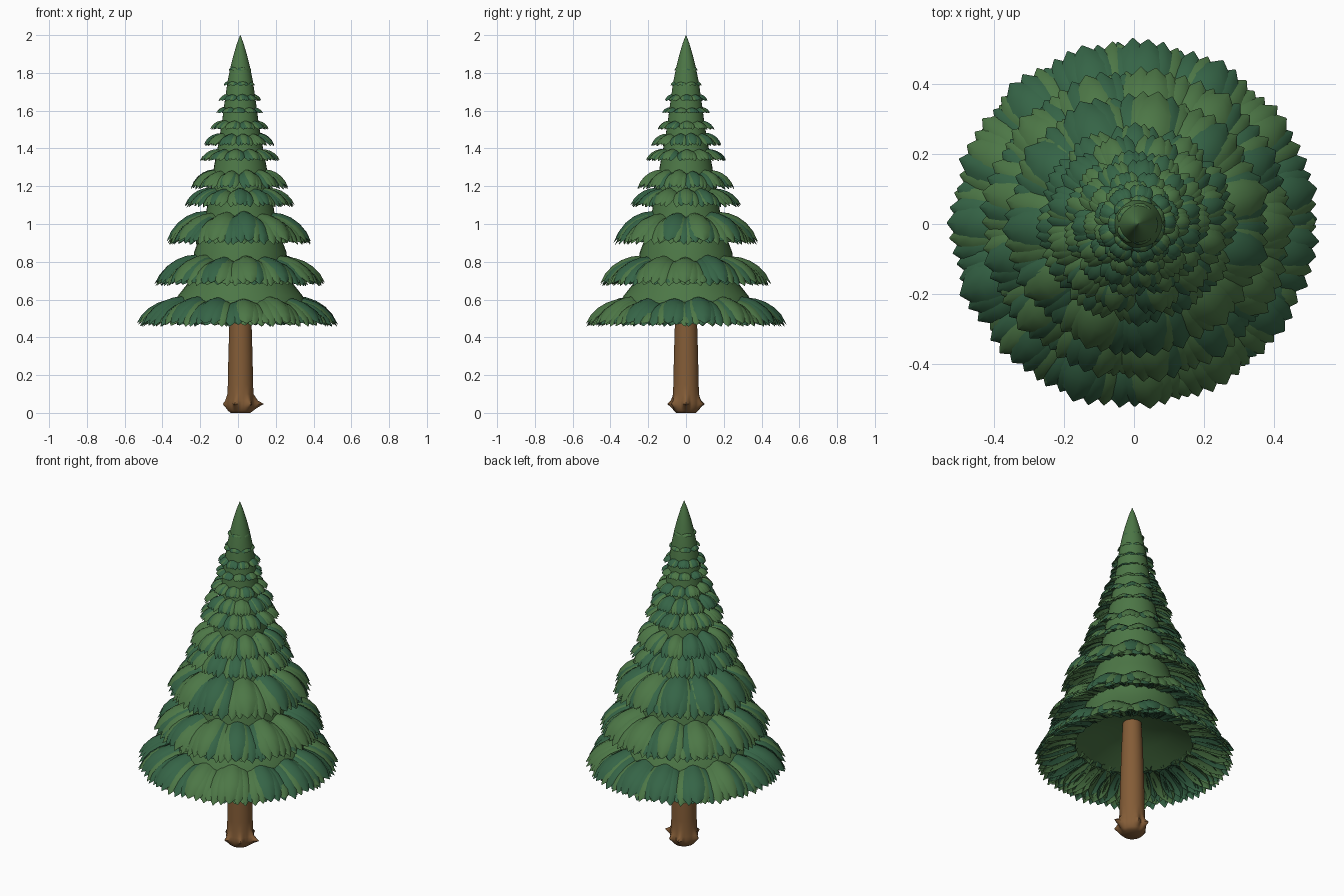
import bpy, bmesh, math, random
from mathutils import Vector

random.seed(4)
if "Cube" in bpy.data.objects:
    bpy.data.objects.remove(bpy.data.objects["Cube"], do_unlink=True)


def material(name, rgb):
    mat = bpy.data.materials.new(name)
    mat.use_nodes = True
    mat.diffuse_color = (*rgb, 1)
    mat.node_tree.nodes["Principled BSDF"].inputs["Base Color"].default_value = (*rgb, 1)
    return mat


leaf_green = material("leaf green", (0.074, 0.185, 0.062))
blue_green = material("blue green", (0.036, 0.128, 0.062))
bark_brown = material("bark brown", (0.23, 0.108, 0.038))


def finish(bm, name, mats, angle=50):
    mesh = bpy.data.meshes.new(name)
    bm.to_mesh(mesh)
    bm.free()
    for mat in mats:
        mesh.materials.append(mat)
    obj = bpy.data.objects.new(name, mesh)
    bpy.context.collection.objects.link(obj)
    bpy.ops.object.select_all(action="DESELECT")
    obj.select_set(True)
    bpy.context.view_layer.objects.active = obj
    bpy.ops.object.shade_smooth_by_angle(angle=math.radians(angle))


def lathe(bm, profile, sides, cx, shape=lambda a, r, z: r):
    """Stack rings along a (radius, height) profile and bridge them."""
    rings = []
    for r, z in profile:
        ring = []
        for i in range(sides):
            a = math.tau * i / sides
            rr = shape(a, r, z)
            ring.append(bm.verts.new((cx + rr * math.cos(a), rr * math.sin(a), z)))
        rings.append(ring)
    for low, high in zip(rings, rings[1:]):
        for i in range(sides):
            j = (i + 1) % sides
            bm.faces.new((low[i], low[j], high[j], high[i]))
    bm.faces.new(rings[0][::-1])
    bm.faces.new(rings[-1])


# Trunk with pointed roots near the ground
ROOTS = {0: 0.05, 72: 0.025, 108: 0.03, 180: 0.02, 252: 0.03, 306: 0.025}


def root_flare(a, r, z):
    swell = max(0, 1 - abs(z - 0.047) / 0.05)
    for deg, size in ROOTS.items():
        d = abs((math.degrees(a) - deg + 180) % 360 - 180)
        r += size * swell ** 2 * max(0, 1 - d / 18)
    return r


bm = bmesh.new()
lathe(bm, [(0.052, 0), (0.064, 0.012), (0.071, 0.03), (0.074, 0.047), (0.072, 0.065),
           (0.069, 0.1), (0.067, 0.15), (0.064, 0.3), (0.058, 0.5), (0.05, 0.68)],
      60, 0.013, root_flare)
finish(bm, "trunk", [bark_brown])

# Inner cone of foliage
bm = bmesh.new()
lathe(bm, [(0.04, 0.68), (0.2, 0.64), (0.35, 0.58), (0.33, 0.62), (0.275, 0.69),
           (0.25, 0.78), (0.245, 0.85), (0.215, 0.93), (0.185, 1.03), (0.175, 1.1),
           (0.152, 1.22), (0.138, 1.31), (0.115, 1.43), (0.098, 1.53),
           (0.085, 1.63), (0.068, 1.75), (0.052, 1.83), (0.037, 1.89), (0.018, 1.955),
           (0.001, 2.0)], 32, 0.012)
finish(bm, "foliage_core", [leaf_green])

# Leaf half width along its length, from stem to pointed tip
WIDTHS = [0.5, 0.82, 1.0, 0.98, 0.68, 0.04]


def add_leaf(bm, base, heading, reach, drop, half, lift):
    """One cupped leaf that leaves the stem level and bends downwards."""
    out = Vector((math.cos(heading), math.sin(heading), 0))
    side = Vector((-out.y, out.x, 0))
    colour = int(random.random() < 0.5)
    rows = []
    last = len(WIDTHS) - 1
    for i, w in enumerate(WIDTHS):
        bend = i / last * 1.25
        mid = base + out * reach * math.sin(bend) / math.sin(1.25)
        mid.z += lift - drop * (1 - math.cos(bend)) / (1 - math.cos(1.25))
        row = []
        for k in range(-2, 3):
            v = k / 2
            p = mid + side * v * w * half
            sag = 0.5 * half * w * v * v
            p -= out * sag * 0.6 * math.sin(bend)
            p.z -= sag * (0.3 + 0.7 * math.cos(bend))
            row.append(bm.verts.new(p))
        rows.append(row)
    for a, b in zip(rows, rows[1:]):
        for k in range(4):
            face = bm.faces.new((a[k], b[k], b[k + 1], a[k + 1]))
            face.material_index = colour


def add_clump(bm, cx, angle, step, top, drop, inner, outer, spread):
    """A fan of leaves, the outer ones lower and shorter than the middle one."""
    size = outer * step * spread
    for fan in (-2, 2, -1, 1, 0):
        around = angle + fan * step * 0.13 * spread
        base = Vector((cx + inner * math.cos(around), inner * math.sin(around), top))
        reach = (outer - inner) * (1 - 0.02 * abs(fan) - random.uniform(0, 0.05))
        add_leaf(bm, base, around + fan * 0.07, reach, drop,
                 size * (0.34 if fan == 0 else 0.24), -0.06 * drop * abs(fan))


# Tiers: top height, tip height, inner radius, tip radius, clumps per ring, rings
TIERS = [
    (0.62, 0.475, 0.31, 0.54, 15, 2),
    (0.84, 0.69, 0.235, 0.46, 13, 2),
    (1.07, 0.91, 0.175, 0.39, 11, 2),
    (1.195, 1.10, 0.15, 0.295, 12, 1),
    (1.29, 1.195, 0.135, 0.265, 12, 1),
    (1.40, 1.34, 0.115, 0.215, 11, 1),
    (1.485, 1.42, 0.10, 0.19, 11, 1),
    (1.55, 1.505, 0.09, 0.155, 10, 1),
    (1.62, 1.59, 0.08, 0.127, 10, 1),
    (1.69, 1.655, 0.068, 0.115, 9, 1),
    (1.757, 1.735, 0.06, 0.084, 7, 1),
    (1.832, 1.815, 0.046, 0.062, 5, 1),
]

for number, (top, tip, inner, outer, count, rings) in enumerate(TIERS, 1):
    bm = bmesh.new()
    cx = 0.0 if number == 1 else 0.008
    step = math.tau / count
    drop = top - tip
    for ring in range(rings):
        for c in range(count):
            angle = (c + (ring + number % 2) / 2 + random.uniform(-0.08, 0.08)) * step
            # the second ring sits lower, between the clumps of the first
            sink = drop * (0.3 * ring + random.uniform(0, 0.1))
            far = outer - (outer - inner) * 0.08 * ring
            add_clump(bm, cx, angle, step, top - sink, drop - sink, inner, far,
                      1.0 if rings == 2 else 0.85)
    finish(bm, "leaf_tier_%02d" % number, [leaf_green, blue_green], 60)
